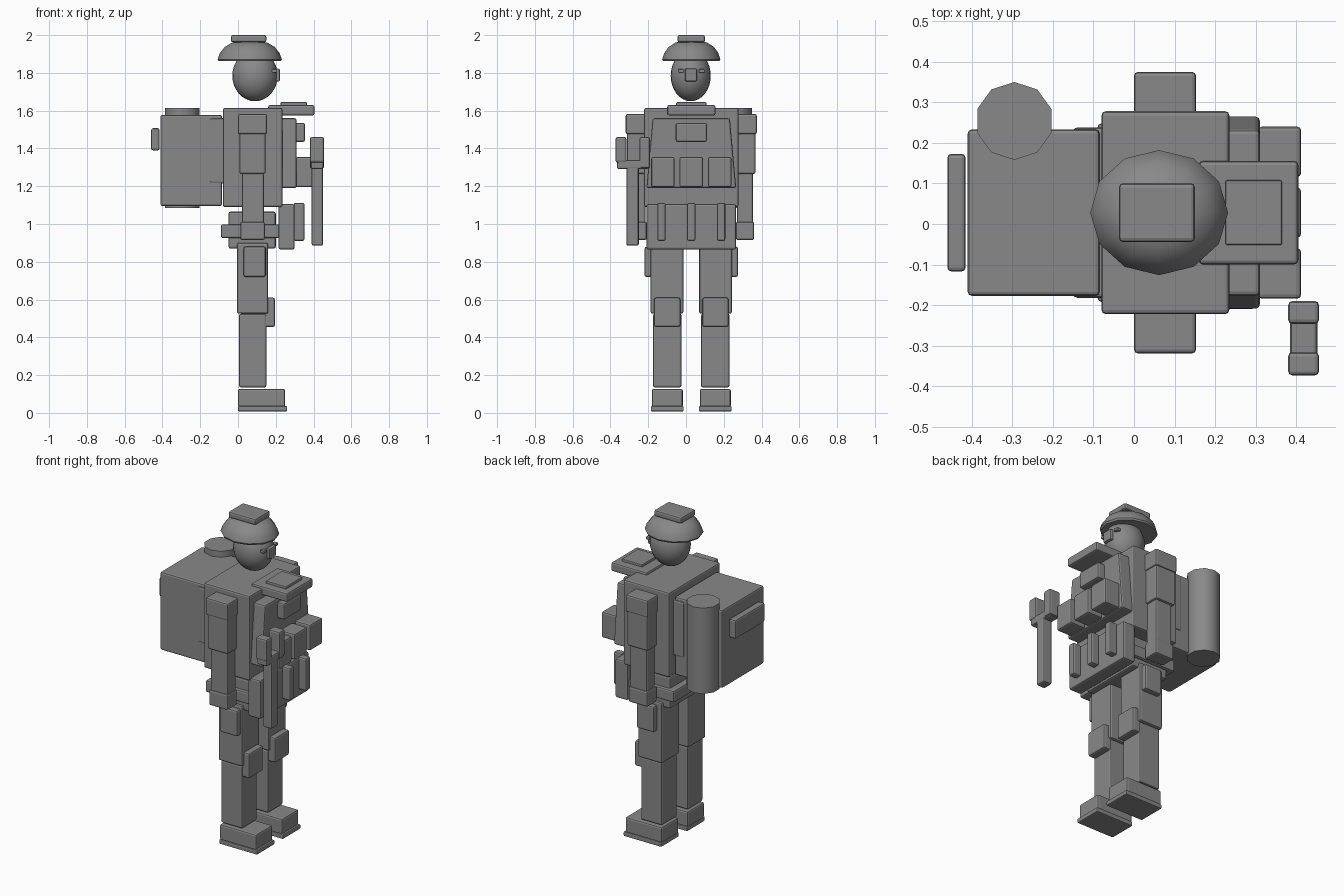
import bpy, bmesh, math

if "Cube" in bpy.data.objects:
    bpy.data.objects.remove(bpy.data.objects["Cube"])

grey = bpy.data.materials.new("plain grey")
grey.diffuse_color = (0.25, 0.25, 0.25, 1)
grey.use_nodes = True
grey.node_tree.nodes["Principled BSDF"].inputs["Base Color"].default_value = grey.diffuse_color
CY = 0.028  # centre line of the figure


def finish(name, bm):
    mesh = bpy.data.meshes.new(name)
    bmesh.ops.recalc_face_normals(bm, faces=bm.faces)
    bm.to_mesh(mesh)
    bm.free()
    ob = bpy.data.objects.new(name, mesh)
    bpy.context.collection.objects.link(ob)
    mesh.materials.append(grey)
    return ob


def smooth(ob, angle=40):
    bpy.ops.object.select_all(action='DESELECT')
    ob.select_set(True)
    bpy.context.view_layer.objects.active = ob
    bpy.ops.object.shade_smooth_by_angle(angle=math.radians(angle))


def box(name, x, y, z, bevel=0.01, top=1.0):
    """Bevelled box from ranges; top scales the upper width in y."""
    bm = bmesh.new()
    bmesh.ops.create_cube(bm, size=1)
    ym = sum(y) / 2
    for v in bm.verts:
        s = top if v.co.z > 0 else 1
        v.co = (x[0] + (v.co.x + 0.5) * (x[1] - x[0]),
                ym + v.co.y * (y[1] - y[0]) * s,
                z[0] + (v.co.z + 0.5) * (z[1] - z[0]))
    bmesh.ops.bevel(bm, geom=bm.edges[:], offset=bevel, segments=2,
                    profile=0.5, affect='EDGES')
    return finish(name, bm)


def mid(name, x, w, z, **kw):
    return box(name, x, (CY - w / 2, CY + w / 2), z, **kw)


def pair(name, x, near, far, z, **kw):
    box("right_" + name, x, (CY - far, CY - near), z, **kw)
    box("left_" + name, x, (CY + near, CY + far), z, **kw)


# legs and boots
pair("boot_sole", (0.0, 0.26), 0.04, 0.214, (0.008, 0.036), bevel=0.006)
pair("boot", (0.0, 0.25), 0.045, 0.209, (0.03, 0.127))
pair("shin", (0.005, 0.15), 0.052, 0.202, (0.135, 0.525))
pair("thigh", (-0.005, 0.16), 0.042, 0.215, (0.525, 0.9))
pair("knee_pad", (0.135, 0.195), 0.058, 0.197, (0.455, 0.61))
pair("thigh_pouch", (0.03, 0.147), 0.2, 0.247, (0.72, 0.88))

# hips and belt
mid("hips", (-0.05, 0.2), 0.4, (0.87, 1.065))
mid("belt", (-0.09, 0.24), 0.44, (0.925, 0.998))
mid("belt_front_panel", (0.215, 0.3), 0.475, (0.865, 1.105))

# torso and vest
mid("torso", (-0.08, 0.235), 0.5, (1.09, 1.615))
mid("chest_plate", (0.225, 0.31), 0.475, (1.19, 1.56), top=0.86)
mid("back_plate", (-0.15, -0.07), 0.42, (1.215, 1.56))
mid("chest_radio", (0.3, 0.355), 0.165, (1.435, 1.535))
for i in (-1, 0, 1):
    c = CY + i * 0.15
    box(f"chest_pouch_{i + 2}", (0.305, 0.412), (c - 0.062, c + 0.062), (1.195, 1.355))
    c = CY + i * 0.158
    box(f"belt_rod_{i + 2}", (0.295, 0.352), (c - 0.022, c + 0.022), (0.91, 1.112))
mid("collar_board", (0.16, 0.405), 0.255, (1.575, 1.63))
mid("collar_board_top", (0.225, 0.365), 0.16, (1.62, 1.645), bevel=0.005)

# arms
pair("shoulder_pad", (0.0, 0.153), 0.235, 0.347, (1.475, 1.582))
pair("upper_arm", (0.007, 0.146), 0.24, 0.34, (1.265, 1.54))
pair("forearm", (0.02, 0.137), 0.242, 0.327, (0.99, 1.27))
pair("hand", (0.012, 0.142), 0.236, 0.333, (0.915, 1.012))

# backpack with bedroll
mid("backpack", (-0.41, -0.085), 0.41, (1.095, 1.578))
mid("backpack_handle", (-0.46, -0.415), 0.29, (1.39, 1.507))
bm = bmesh.new()
bmesh.ops.create_cone(bm, segments=10, radius1=0.096, radius2=0.096,
                      depth=0.53, cap_ends=True)
bmesh.ops.translate(bm, verts=bm.verts, vec=(-0.295, 0.254, 1.35))
smooth(finish("bedroll", bm))

# floating forked baton
box("baton_shaft", (0.39, 0.45), (-0.316, -0.25), (0.885, 1.33))
box("baton_crossbar", (0.385, 0.452), (-0.365, -0.2), (1.29, 1.34))
box("baton_prong_outer", (0.38, 0.456), (-0.373, -0.316), (1.325, 1.46))
box("baton_prong_inner", (0.38, 0.456), (-0.246, -0.19), (1.295, 1.46))

# head and face
bm = bmesh.new()
bmesh.ops.create_uvsphere(bm, u_segments=24, v_segments=16, radius=1)
for v in bm.verts:
    v.co = (0.09 + v.co.x * 0.12, CY - 0.003 + v.co.y * 0.106, 1.785 + v.co.z * 0.135)
smooth(finish("head", bm), 60)
box("nose", (0.19, 0.222), (CY - 0.034, CY + 0.03), (1.755, 1.822), bevel=0.007)
pair("eye", (0.18, 0.207), 0.04, 0.07, (1.802, 1.82), bevel=0.004)

# helmet dome, revolved from a short profile, with a flat box on top
profile = [(0.97, 1.862), (1.0, 1.872), (0.93, 1.905), (0.78, 1.937),
           (0.55, 1.96), (0.28, 1.969)]
bm = bmesh.new()
N = 12
rings = [[bm.verts.new((0.062 + 0.17 * r * math.cos(math.tau * k / N),
                        CY + 0.154 * r * math.sin(math.tau * k / N), z))
          for k in range(N)] for r, z in profile]
for a, b in zip(rings, rings[1:]):
    for k in range(N):
        bm.faces.new((a[k], a[(k + 1) % N], b[(k + 1) % N], b[k]))
bm.faces.new(rings[0])
bm.faces.new(rings[-1])
smooth(finish("helmet", bm))
mid("helmet_top_box", (-0.037, 0.15), 0.145, (1.962, 2.0))
